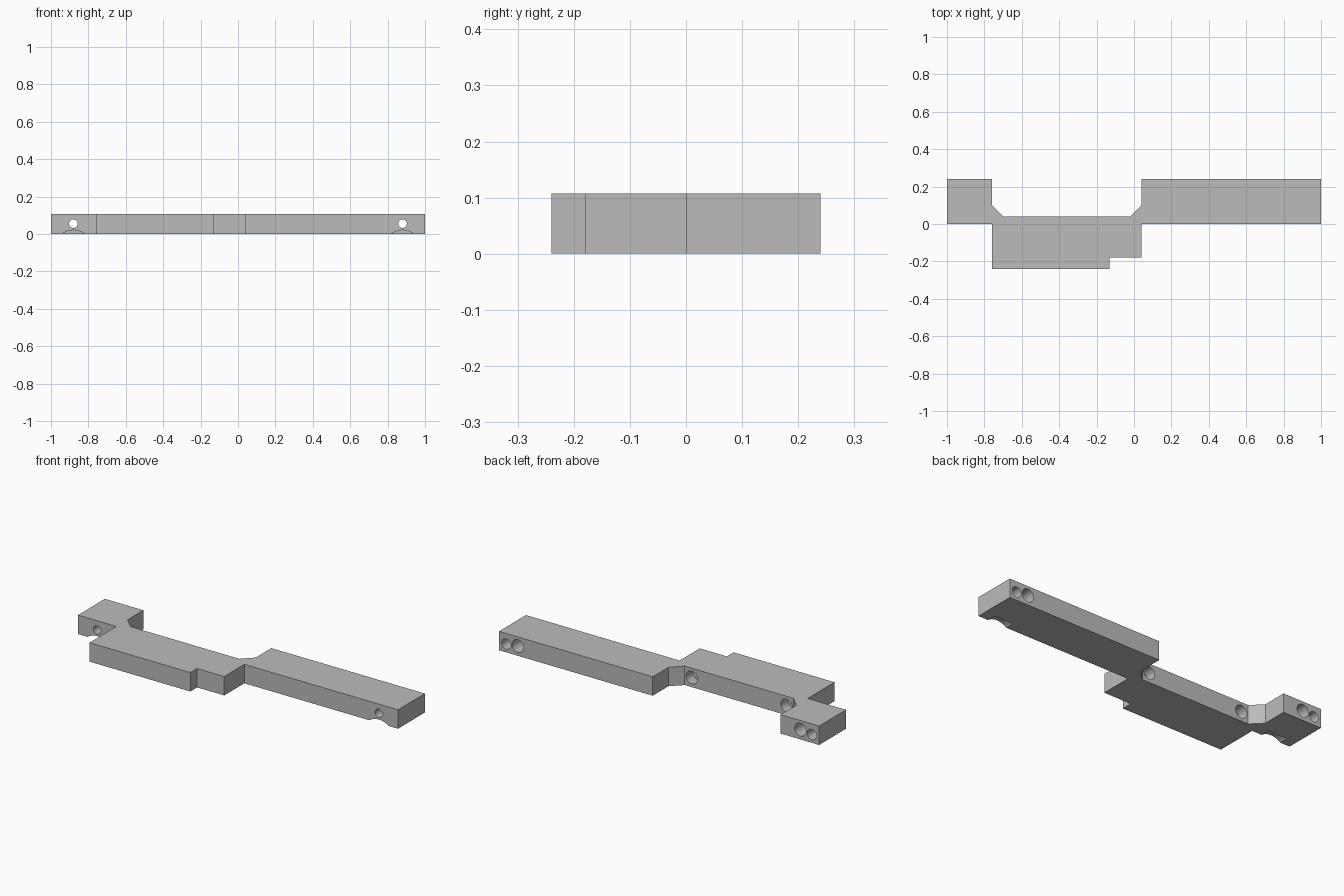
import bpy, bmesh, math
from mathutils import Matrix, Vector

cube = bpy.data.objects.get("Cube")
if cube:
    bpy.data.objects.remove(cube, do_unlink=True)

HEIGHT = 0.107

grey = bpy.data.materials.new("plain grey")
grey.use_nodes = True
grey.diffuse_color = (0.5, 0.5, 0.5, 1)
grey.node_tree.nodes["Principled BSDF"].inputs["Base Color"].default_value = (0.5, 0.5, 0.5, 1)


def add_object(name, bm):
    bmesh.ops.recalc_face_normals(bm, faces=bm.faces)
    mesh = bpy.data.meshes.new(name)
    bm.to_mesh(mesh)
    bm.free()
    mesh.materials.append(grey)
    obj = bpy.data.objects.new(name, mesh)
    bpy.context.collection.objects.link(obj)
    return obj


# Stepped bracket body, extruded from its plan outline
outline = [(-1, 0), (-0.76, 0), (-0.76, -0.24), (-0.13, -0.24), (-0.13, -0.18),
           (0.04, -0.18), (0.04, 0), (1, 0), (1, 0.24), (0.04, 0.24), (0.04, 0.1),
           (-0.02, 0.04), (-0.7, 0.04), (-0.76, 0.1), (-0.76, 0.24), (-1, 0.24)]
bm = bmesh.new()
base = bm.faces.new([bm.verts.new((x, y, 0)) for x, y in outline])
top = bmesh.ops.extrude_face_region(bm, geom=[base])["geom"]
bmesh.ops.translate(bm, vec=(0, 0, HEIGHT),
                    verts=[v for v in top if isinstance(v, bmesh.types.BMVert)])
body = add_object("bracket_body", bm)
bpy.context.view_layer.objects.active = body
body.select_set(True)


def drill(name, x, z, radius, y0, y1, sides=32):
    """Cut a round hole along y between y0 and y1."""
    bm = bmesh.new()
    place = Matrix.Translation(Vector((x, (y0 + y1) / 2, z))) @ Matrix.Rotation(math.pi / 2, 4, "X")
    bmesh.ops.create_cone(bm, cap_ends=True, segments=sides, radius1=radius,
                          radius2=radius, depth=y1 - y0, matrix=place)
    cutter = add_object(name, bm)
    cutter.hide_render = True
    mod = body.modifiers.new(name, "BOOLEAN")
    mod.operation = "DIFFERENCE"
    mod.solver = "EXACT"
    mod.object = cutter
    bpy.ops.object.modifier_apply(modifier=name)
    bpy.data.objects.remove(cutter, do_unlink=True)


# Matching holes at both ends
for side in (-1, 1):
    drill("bolt_hole", side * 0.88, 0.055, 0.023, -0.02, 0.26)
    drill("counterbore", side * 0.883, 0.055, 0.036, 0.1, 0.25)
    drill("pin_hole", side * 0.955, 0.047, 0.029, 0.1, 0.25)
    drill("bottom_notch", side * 0.88, -0.08, 0.1, -0.01, 0.05, 64)

# Blind holes in the recessed back wall
for x in (-0.656, -0.064):
    drill("recess_hole", x, 0.054, 0.036, -0.02, 0.045)

bpy.ops.object.shade_smooth_by_angle(angle=math.radians(30))
